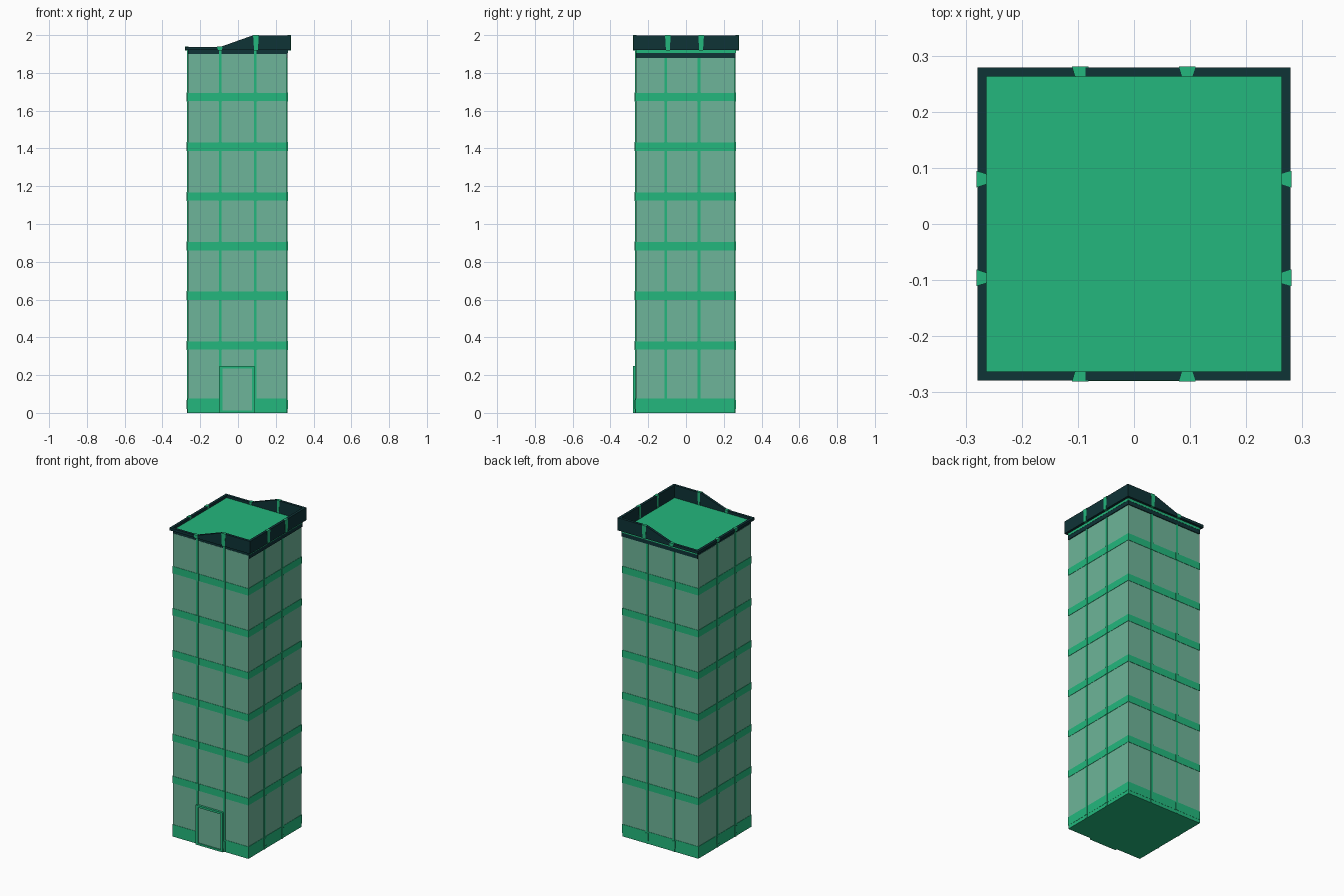
import bpy, bmesh
from mathutils import Matrix
from math import pi

if "Cube" in bpy.data.objects:
    bpy.data.objects.remove(bpy.data.objects["Cube"])


def material(name, rgb):
    m = bpy.data.materials.new(name)
    m.diffuse_color = (*rgb, 1)
    m.use_nodes = True
    m.node_tree.nodes["Principled BSDF"].inputs["Base Color"].default_value = m.diffuse_color
    return m


GREEN = material("bright green", (0.017, 0.477, 0.205))
GLASS = material("pale glass", (0.155, 0.462, 0.319))
DARK = material("dark trim", (0.0045, 0.033, 0.037))


def finish(name, bm, mat):
    bmesh.ops.recalc_face_normals(bm, faces=bm.faces)
    me = bpy.data.meshes.new(name)
    bm.to_mesh(me)
    bm.free()
    ob = bpy.data.objects.new(name, me)
    me.materials.append(mat)
    bpy.context.collection.objects.link(ob)
    return ob


def add_box(bm, lo, hi):
    size = [b - a for a, b in zip(lo, hi)]
    mid = [(a + b) / 2 for a, b in zip(lo, hi)]
    bmesh.ops.create_cube(bm, size=1, matrix=Matrix.Translation(mid) @ Matrix.Diagonal((*size, 1)))


def boxes(name, mat, *spans):
    bm = bmesh.new()
    for lo, hi in spans:
        add_box(bm, lo, hi)
    return finish(name, bm, mat)


C = -0.004          # tower shaft sits slightly off centre
H = 0.262           # half width of the shaft


def square(half, z0, z1, c=C):
    return (c - half, c - half, z0), (c + half, c + half, z1)


# Shaft, plinth, floor bands, cornice and roof
boxes("shaft", GLASS, square(H, 0.004, 1.90))
boxes("plinth", GREEN, square(H + 0.001, 0, 0.022))
boxes("base_band", GREEN, square(H + 0.002, 0.022, 0.076))
for i in range(6):
    z = 0.335 + i * 0.263
    boxes(f"floor_band_{i + 1}", GREEN, square(H + 0.002, z, z + 0.044))
boxes("cornice", DARK, square(0.264, 1.88, 1.92, -0.001))
boxes("roof", GREEN, square(0.264, 1.905, 1.9215, 0))

# Vertical mullions on the four sides, with wider clips at each band
bm = bmesh.new()
zs = [0.022] + [0.335 + i * 0.263 for i in range(6)]
for side in range(4):
    part = bmesh.new()
    centres = (-0.094, 0.092) if side % 2 == 0 else (-0.103, 0.073)
    if side >= 2:
        centres = [-c for c in centres]
    for c in centres:
        add_box(part, (c - 0.007, -H - 0.004, 0), (c + 0.007, -H + 0.004, 1.92))
        for z in zs:
            add_box(part, (c - 0.010, -H - 0.006, z - 0.001), (c + 0.010, -H + 0.004, z + 0.046))
    part.transform(Matrix.Translation((C, C, 0)) @ Matrix.Rotation(side * pi / 2, 4, "Z")
                   @ Matrix.Translation((-C if side % 2 == 0 and side < 2 else 0, 0, 0)))
    tmp = bpy.data.meshes.new("tmp")
    part.to_mesh(tmp)
    part.free()
    bm.from_mesh(tmp)
    bpy.data.meshes.remove(tmp)
finish("mullions", bm, GREEN)

# Parapet: sloped profile on front and back, straight walls on the sides
P, Q, Z0, LOW, TOP = 0.279, 0.263, 1.92, 1.937, 1.999
profile = [(-P, Z0), (P, Z0), (P, TOP), (0.08, TOP), (-0.095, LOW), (-P, LOW)]
for name, y0 in (("front_parapet", -P), ("back_parapet", Q)):
    bm = bmesh.new()
    face = bm.faces.new([bm.verts.new((x, y0, z)) for x, z in profile])
    ext = bmesh.ops.extrude_face_region(bm, geom=[face])
    bmesh.ops.translate(bm, vec=(0, P - Q, 0),
                        verts=[v for v in ext["geom"] if isinstance(v, bmesh.types.BMVert)])
    finish(name, bm, DARK)
boxes("right_parapet", DARK, ((Q, -Q, Z0), (P, Q, TOP)))
boxes("left_parapet", DARK, ((-P, -Q, Z0), (-Q, Q, LOW)))


# Tapered fins wrapping the parapet, wider outside and at the top
def fin(name, side, c, top):
    bm = bmesh.new()
    bmesh.ops.create_cube(bm, size=1)
    for v in bm.verts:
        outer, upper = v.co.y < 0, v.co.z > 0
        half = (0.015 if upper else 0.010) if outer else (0.009 if upper else 0.006)
        v.co = (c + (half if v.co.x > 0 else -half), -0.281 if outer else -0.262,
                top if upper else 1.918)
    bm.transform(Matrix.Rotation(side * pi / 2, 4, "Z"))
    finish(name, bm, GREEN)


fin("front_fin_low", 0, -0.096, 1.940)
fin("front_fin_high", 0, 0.095, 2.0)
fin("back_fin_low", 2, 0.096, 1.940)
fin("back_fin_high", 2, -0.095, 2.0)
for i, y in enumerate((-0.096, 0.08)):
    fin(f"right_fin_{i + 1}", 1, y, 2.0)
    fin(f"left_fin_{i + 1}", 3, -y, 1.940)

# Entrance: projecting frame with a recessed door leaf
X0, X1, F = -0.098, 0.088, -0.280
boxes("door_frame", GREEN,
      ((X0, F, 0), (X0 + 0.015, -0.26, 0.248)), ((X1 - 0.015, F, 0), (X1, -0.26, 0.248)),
      ((X0 + 0.015, F, 0.235), (X1 - 0.015, -0.26, 0.248)),
      ((X0 + 0.015, F, 0), (X1 - 0.015, -0.26, 0.012)))
boxes("door_leaf", GLASS, ((X0 + 0.015, -0.273, 0.012), (X1 - 0.015, -0.26, 0.235)))
